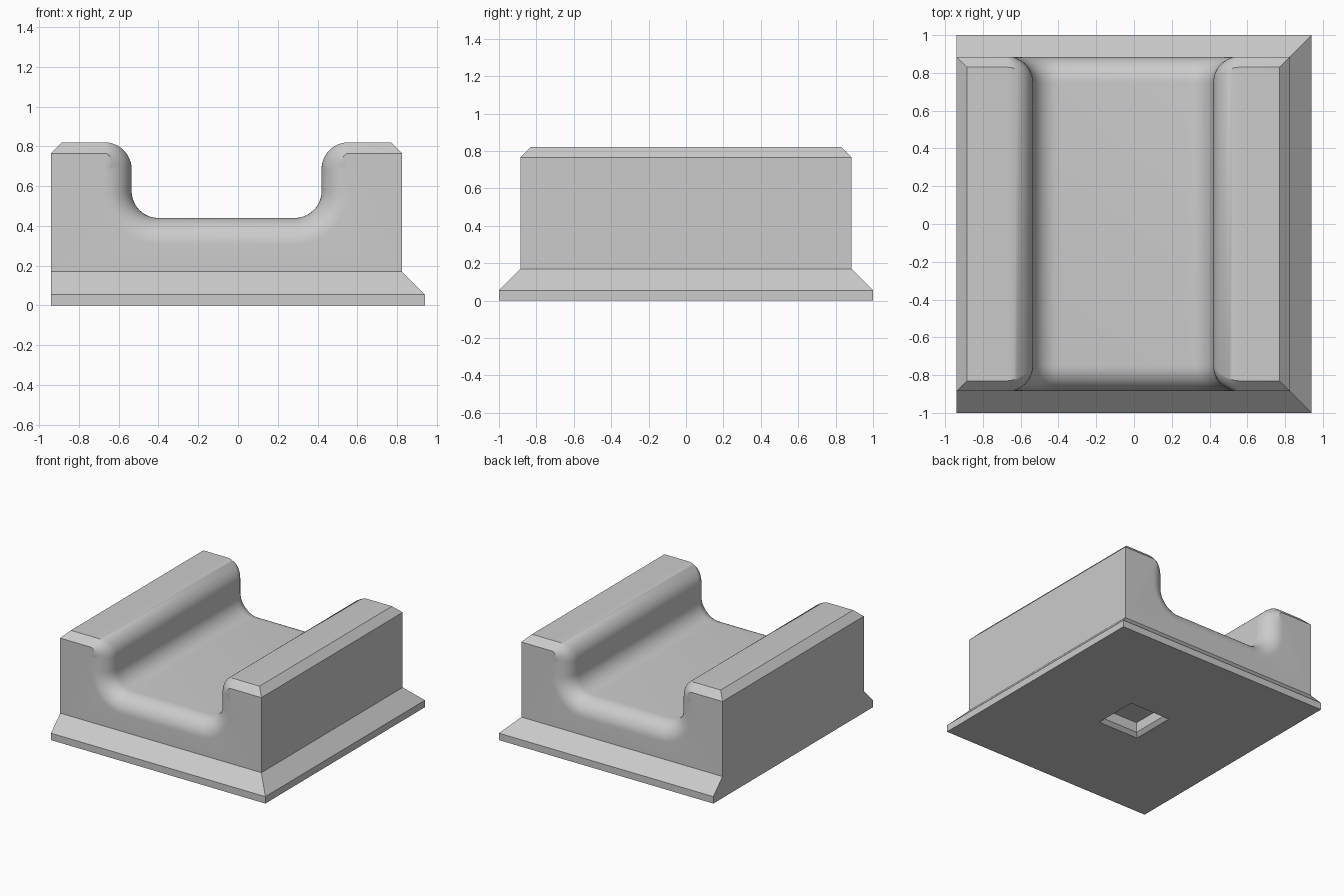
import bpy, bmesh, math
from mathutils import Vector

cube = bpy.data.objects.get("Cube")
if cube:
    bpy.data.objects.remove(cube, do_unlink=True)

grey = bpy.data.materials.new("plain grey")
grey.use_nodes = True
colour = (0.6, 0.6, 0.6, 1)
grey.diffuse_color = colour
grey.node_tree.nodes["Principled BSDF"].inputs["Base Color"].default_value = colour

MID = -0.0575              # centre line of the channel
HALF, WALL = 0.8825, 0.4775  # half widths of body and channel
TOP, FLOOR = 0.82, 0.44
R, C = 0.135, 0.055        # rounding radius, chamfer size
END = 0.885                # half length of the body
FOOT, SLOPE_TOP = 0.055, 0.17
STEPS = 12


def half_profile():
    """Left half of the top outline: (x, z, direction into the solid, rounding weight)."""
    pts = [(-HALF + C, TOP, Vector((-1, -1)), 0)]
    for i in range(STEPS + 1):                    # rounded rim
        t = i / STEPS
        a = math.pi / 2 * (1 - t)
        n = Vector((math.cos(a), math.sin(a)))
        pts.append((-WALL - R + R * n.x, TOP - R + R * n.y, -n, t * t * (3 - 2 * t)))
    for i in range(STEPS + 1):                    # rounded channel bottom
        a = math.pi + math.pi / 2 * i / STEPS
        n = Vector((math.cos(a), math.sin(a)))
        pts.append((-WALL + R + R * n.x, FLOOR + R + R * n.y, n, 1))
    return pts


left = half_profile()
right = [(-x, z, Vector((-n.x, n.y)), w) for x, z, n, w in reversed(left)]
profile = left + right


def end_point(p, t, side):
    """Point on the end edge: a straight chamfer blending into a round flare."""
    x, z, n, w = p
    a = t * math.pi / 2
    inset = (1 - w) * C * t + w * R * (1 - math.cos(a))
    y = END - (1 - w) * C * (1 - t) - w * R * (1 - math.sin(a))
    return (MID + x + n.x * inset, side * y, z + n.y * inset)


# Body: lofted rows from front to back, closed by flat sides
bm = bmesh.new()
stations = [(1 - k / STEPS, -1) for k in range(STEPS + 1)] + [(k / STEPS, 1) for k in range(STEPS + 1)]
rows = [[bm.verts.new(end_point(p, t, s)) for p in profile] for t, s in stations]
for a, b in zip(rows, rows[1:]):
    for j in range(len(profile) - 1):
        bm.faces.new((a[j], a[j + 1], b[j + 1], b[j]))
bm.faces.new([r[0] for r in rows])                # side chamfers
bm.faces.new([r[-1] for r in rows])


def ring(x0, x1, y, z):
    return [bm.verts.new(c) for c in ((x0, -y, z), (x1, -y, z), (x1, y, z), (x0, y, z))]


def bridge(a, b):
    for i in range(4):
        j = (i + 1) % 4
        bm.faces.new((a[i], a[j], b[j], b[i]))


LEFT_X, RIGHT_X = MID - HALF, MID + HALF
skirt = ring(LEFT_X, RIGHT_X, END, SLOPE_TOP)
front, back = rows[0], rows[-1]
bm.faces.new(front + [skirt[1], skirt[0]])
bm.faces.new(back + [skirt[2], skirt[3]])
bm.faces.new((front[0], back[0], skirt[3], skirt[0]))
bm.faces.new((front[-1], back[-1], skirt[2], skirt[1]))

# Sloped foot on three sides, then the underside with its square socket
edge = ring(LEFT_X, -LEFT_X, 1, FOOT)
base = ring(LEFT_X, -LEFT_X, 1, 0)
mouth = ring(-0.18, 0.18, 0.18, 0)
lip = ring(-0.153, 0.153, 0.153, 0.027)
socket = ring(-0.153, 0.153, 0.153, 0.107)
for a, b in ((skirt, edge), (edge, base), (base, mouth), (mouth, lip), (lip, socket)):
    bridge(a, b)
bm.faces.new(socket)
bmesh.ops.recalc_face_normals(bm, faces=bm.faces)

mesh = bpy.data.meshes.new("channel_block")
bm.to_mesh(mesh)
bm.free()
mesh.materials.append(grey)
block = bpy.data.objects.new("channel_block", mesh)
bpy.context.collection.objects.link(block)
bpy.context.view_layer.objects.active = block
block.select_set(True)
bpy.ops.object.shade_smooth_by_angle(angle=math.radians(30))
